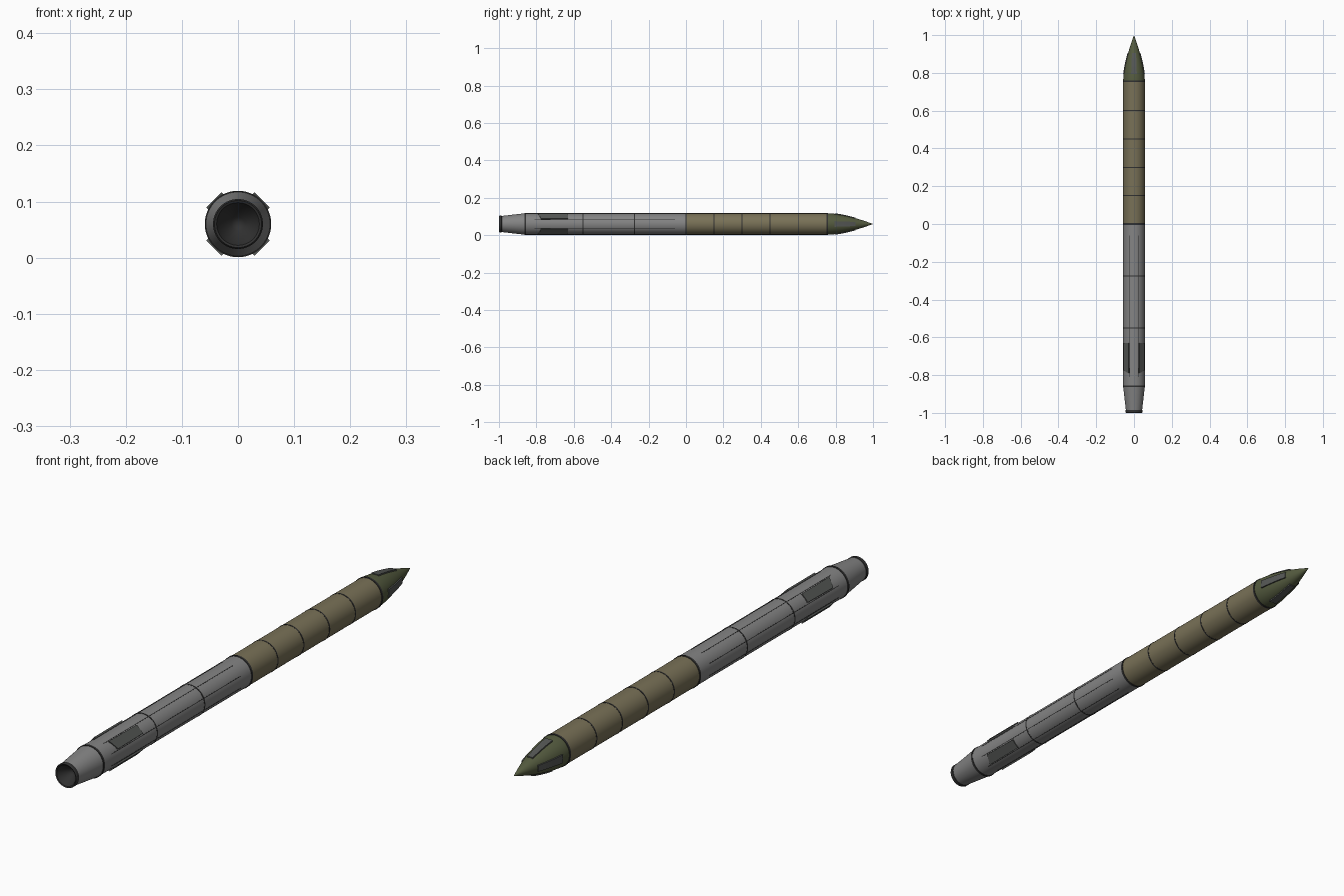
import bpy, bmesh, math
from mathutils import Matrix, Vector

if "Cube" in bpy.data.objects:
    bpy.data.objects.remove(bpy.data.objects["Cube"])

CZ = 0.06      # height of the long axis
R = 0.0575     # body radius
SEG = 64


def mat(name, c):
    m = bpy.data.materials.new(name)
    m.diffuse_color = (*c, 1)
    m.use_nodes = True
    m.node_tree.nodes["Principled BSDF"].inputs["Base Color"].default_value = m.diffuse_color
    return m


GREY = mat("grey_paint", (0.23, 0.23, 0.23))
TAN = mat("tan_paint", (0.19, 0.165, 0.095))
GREEN = mat("green_paint", (0.09, 0.105, 0.05))
DARK = mat("dark_metal", (0.03, 0.03, 0.03))
PANEL = mat("panel_grey", (0.09, 0.095, 0.09))


def finish(name, bm, material, smooth=True):
    bmesh.ops.recalc_face_normals(bm, faces=bm.faces)
    me = bpy.data.meshes.new(name)
    bm.to_mesh(me)
    bm.free()
    me.materials.append(material)
    ob = bpy.data.objects.new(name, me)
    bpy.context.collection.objects.link(ob)
    ob.location.z = CZ
    if smooth:
        bpy.ops.object.select_all(action='DESELECT')
        ob.select_set(True)
        bpy.context.view_layer.objects.active = ob
        bpy.ops.object.shade_smooth_by_angle(angle=math.radians(30))
    return ob


def lathe(name, profile, material):
    """Spin (radius, y) points around the y axis."""
    bm = bmesh.new()
    vs = [bm.verts.new((r, y, 0)) for r, y in profile]
    es = [bm.edges.new(p) for p in zip(vs, vs[1:])]
    bmesh.ops.spin(bm, geom=vs + es, cent=(0, 0, 0), axis=(0, 1, 0),
                   angle=2 * math.pi, steps=SEG)
    bmesh.ops.remove_doubles(bm, verts=bm.verts, dist=1e-5)
    finish(name, bm, material)


def prism(bm, bottom, top):
    """Closed six-sided block from two matching quads."""
    a = [bm.verts.new(p) for p in bottom]
    b = [bm.verts.new(p) for p in top]
    bm.faces.new(a)
    bm.faces.new(b)
    for i in range(4):
        j = (i + 1) % 4
        bm.faces.new((a[i], a[j], b[j], b[i]))


def turn(bm, degrees):
    bm.transform(Matrix.Rotation(math.radians(degrees), 4, 'Y'))


# main body sections
lathe("tail_cone", [(0.043, -0.985), (R, -0.86)], GREY)
lathe("rear_body", [(R, -0.86), (R, 0)], GREY)
lathe("front_body", [(R, 0), (R, 0.755)], TAN)

# ogive nose
NOSE_Y, NOSE_L = 0.755, 0.245


def nose_r(y):
    t = (y - NOSE_Y) / NOSE_L
    return R * (1 - t ** 1.6)


lathe("nose_cone", [(nose_r(NOSE_Y + NOSE_L * i / 20), NOSE_Y + NOSE_L * i / 20)
                    for i in range(21)], GREEN)

# exhaust nozzle with hollow bell
lathe("nozzle", [(0.042, -0.983), (0.0445, -0.986), (0.0445, -0.996),
                 (0.042, -1.0), (0.038, -0.998), (0.032, -0.985),
                 (0.022, -0.972), (0.012, -0.96), (0, -0.952)], DARK)

# dark seam rings
for i, y in enumerate([-0.86, -0.55, -0.275, 0, 0.15, 0.30, 0.45, 0.60, 0.755]):
    big = y in (0, 0.755, -0.86)
    h, r = (0.004, 0.0592) if big else (0.0025, 0.0583)
    lathe(f"seam_ring_{i + 1}", [(R - 0.002, y - h), (r, y - h),
                                 (r, y + h), (R - 0.002, y + h)], DARK)

# long grooves strips on the rear body
for i in range(8):
    bm = bmesh.new()
    quad = [(-0.0012, -0.81), (0.0012, -0.81), (0.0012, -0.06), (-0.0012, -0.06)]
    prism(bm, [(x, y, R - 0.002) for x, y in quad],
          [(x, y, R + 0.0006) for x, y in quad])
    turn(bm, 22.5 + 45 * i)
    finish(f"long_strip_{i + 1}", bm, DARK, False)

# folded tail fins on the diagonals
for i in range(4):
    bm = bmesh.new()
    quad = [(-0.019, -0.79), (0.019, -0.775), (0.0175, -0.63), (-0.0175, -0.63)]
    if i % 2:
        quad = [(-x, y) for x, y in quad]
    prism(bm, [(x, y, 0.050) for x, y in quad],
          [(x, y, 0.0605) for x, y in quad])
    turn(bm, 45 + 90 * i)
    finish(f"tail_fin_{i + 1}", bm, PANEL, False)

# raised nose panels following the ogive
for i in range(4):
    bm = bmesh.new()
    n, y0, y1 = 8, 0.795, 0.905
    rows = []
    for k in range(n + 1):
        y = y0 + (y1 - y0) * k / n
        w = 0.015 - 0.004 * k / n
        z = nose_r(y)
        rows.append([bm.verts.new(p) for p in
                     [(-w, y, z - 0.007), (w, y, z - 0.007),
                      (w, y, z + 0.003), (-w, y, z + 0.003)]])
    for a, b in zip(rows, rows[1:]):
        for j in range(4):
            q = (j + 1) % 4
            bm.faces.new((a[j], a[q], b[q], b[j]))
    bm.faces.new(rows[0])
    bm.faces.new(rows[-1])
    turn(bm, 90 * i)
    finish(f"nose_panel_{i + 1}", bm, PANEL)
